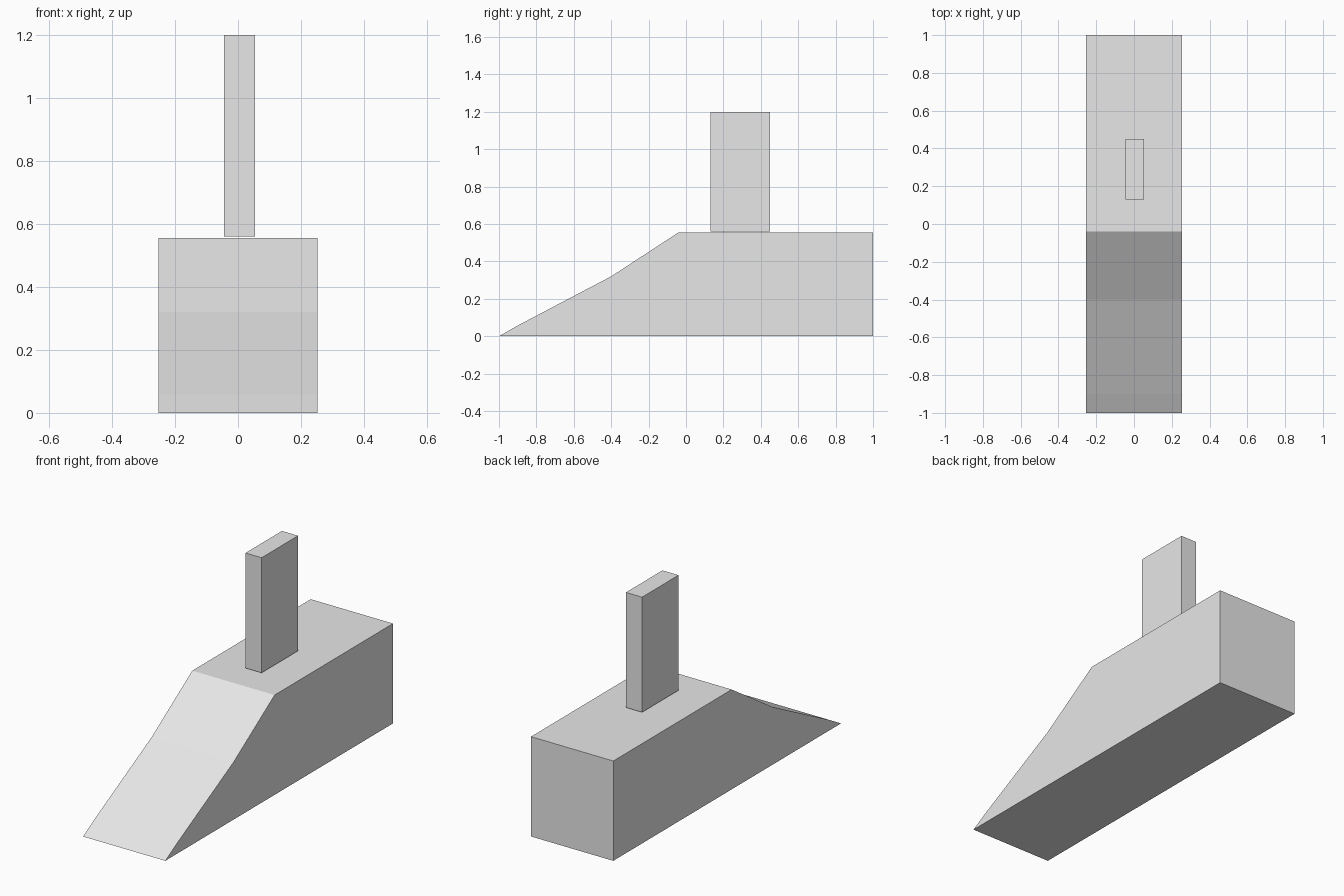
import bpy
import bmesh

cube = bpy.data.objects.get("Cube")
if cube:
    bpy.data.objects.remove(cube, do_unlink=True)

grey = bpy.data.materials.new("light grey")
grey.use_nodes = True
colour = (0.8, 0.8, 0.8, 1)
grey.diffuse_color = colour
grey.node_tree.nodes["Principled BSDF"].inputs["Base Color"].default_value = colour


def extrude_profile(name, profile, x_min, x_max):
    """Sweep a side profile of (y, z) points across the width."""
    bm = bmesh.new()
    face = bm.faces.new([bm.verts.new((x_min, y, z)) for y, z in profile])
    swept = bmesh.ops.extrude_face_region(bm, geom=[face])["geom"]
    verts = [v for v in swept if isinstance(v, bmesh.types.BMVert)]
    bmesh.ops.translate(bm, verts=verts, vec=(x_max - x_min, 0, 0))
    bmesh.ops.recalc_face_normals(bm, faces=bm.faces)
    mesh = bpy.data.meshes.new(name)
    bm.to_mesh(mesh)
    bm.free()
    mesh.materials.append(grey)
    obj = bpy.data.objects.new(name, mesh)
    bpy.context.collection.objects.link(obj)
    return obj


# Long block with a sloped front in three slightly different pitches
extrude_profile("ramp_block",
                [(-1, 0), (1, 0), (1, 0.555), (-0.04, 0.555),
                 (-0.4, 0.32), (-0.9, 0.057)], -0.253, 0.253)

# Thin upright slab just clear of the block's top
extrude_profile("upright_post",
                [(0.13, 0.56), (0.45, 0.56), (0.45, 1.2), (0.13, 1.2)],
                -0.045, 0.054)
